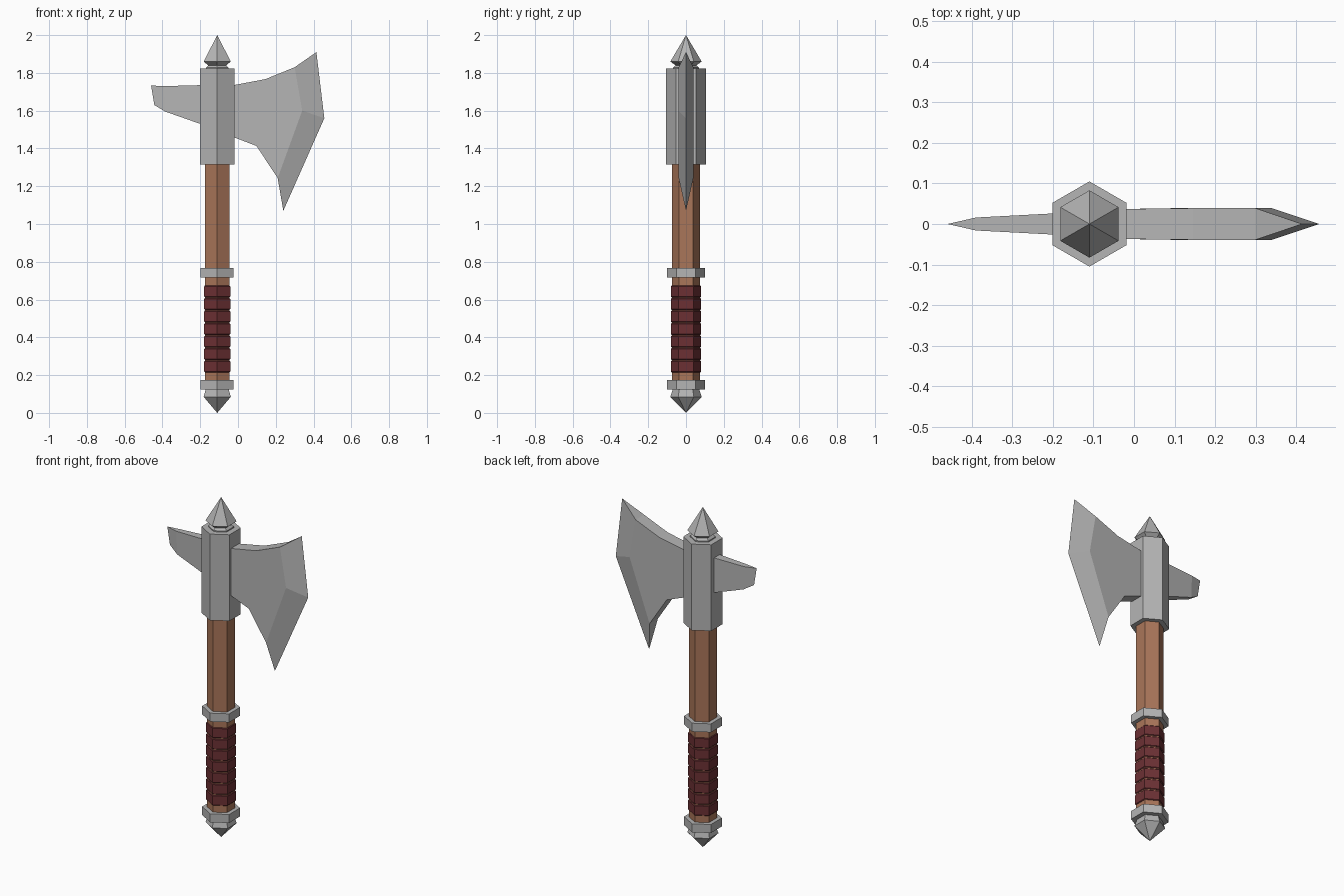
import bpy, bmesh, math

if "Cube" in bpy.data.objects:
    bpy.data.objects.remove(bpy.data.objects["Cube"])

AXIS_X = -0.11  # handle axis


def material(name, rgb):
    m = bpy.data.materials.new(name)
    m.diffuse_color = (*rgb, 1)
    m.use_nodes = True
    m.node_tree.nodes["Principled BSDF"].inputs["Base Color"].default_value = m.diffuse_color
    return m


STEEL = material("steel", (0.46, 0.46, 0.46))
WOOD = material("wood", (0.40, 0.18, 0.10))
LEATHER = material("dark_red_leather", (0.15, 0.03, 0.034))


def finish(bm, name, mat):
    bmesh.ops.recalc_face_normals(bm, faces=bm.faces)
    me = bpy.data.meshes.new(name)
    bm.to_mesh(me)
    bm.free()
    me.materials.append(mat)
    ob = bpy.data.objects.new(name, me)
    bpy.context.collection.objects.link(ob)
    return ob


def hex_stack(name, profile, mat):
    """Six-sided turned part from (radius, z) pairs; radius 0 is a point."""
    bm = bmesh.new()
    rings = []
    for r, z in profile:
        if r == 0:
            rings.append([bm.verts.new((AXIS_X, 0, z))] * 6)
        else:
            angles = [math.radians(90 + 60 * k) for k in range(6)]
            rings.append([bm.verts.new((AXIS_X + r * math.cos(a), r * math.sin(a), z)) for a in angles])
    for lo, hi in zip(rings, rings[1:]):
        for k in range(6):
            n = (k + 1) % 6
            bm.faces.new(list(dict.fromkeys((lo[k], lo[n], hi[n], hi[k]))))
    for ring, (r, z) in ((rings[0], profile[0]), (rings[-1], profile[-1])):
        if r > 0:
            bm.faces.new(ring)
    return finish(bm, name, mat)


def wedge(name, body, edge, mat):
    """Plate of (x, z, half thickness) points; its first len(edge) points
    taper to the sharp edge of (x, z) points on y = 0."""
    bm = bmesh.new()
    sharp = [bm.verts.new((x, 0, z)) for x, z in edge]
    sides = [[bm.verts.new((x, s * t, z)) for x, z, t in body] for s in (-1, 1)]
    n = len(edge)
    for side in sides:
        bm.faces.new(side)
        for i in range(n - 1):
            bm.faces.new((side[i], side[i + 1], sharp[i + 1], sharp[i]))
    a, b = sides
    for i in range(n - 1, len(body)):
        j = (i + 1) % len(body)
        bm.faces.new((a[i], a[j], b[j], b[i]))
    for i in (0, n - 1):
        bm.faces.new((a[i], b[i], sharp[i]))
    return finish(bm, name, mat)


# Handle
hex_stack("shaft", [(0.075, 0.13), (0.075, 1.33)], WOOD)
hex_stack("pommel", [(0.06, 0.14), (0.07, 0.125), (0.083, 0.085), (0, 0)], STEEL)
for name, z in (("lower_ring", 0.125), ("upper_ring", 0.717)):
    hex_stack(name, [(0.101, z), (0.101, z + 0.05)], STEEL)

# Leather grip bands
PITCH = 0.0662
for i in range(7):
    z = 0.215 + i * PITCH
    h = PITCH - 0.005
    hex_stack(f"grip_band_{i + 1}",
              [(0.076, z), (0.08, z + 0.004), (0.08, z + h - 0.004), (0.076, z + h)], LEATHER)

# Head
hex_stack("socket", [(0.105, 1.315), (0.105, 1.822)], STEEL)
hex_stack("top_spike", [(0.068, 1.815), (0.068, 1.828), (0.055, 1.84), (0.083, 1.86), (0, 2.0)], STEEL)
wedge("axe_blade",
      [(0.30, 1.83, 0.039), (0.34, 1.60, 0.039), (0.21, 1.243, 0.039), (0.098, 1.413, 0.039),
       (-0.024, 1.46, 0.037), (-0.08, 1.46, 0.036), (-0.08, 1.735, 0.036),
       (-0.024, 1.735, 0.037), (0.145, 1.767, 0.039)],
      [(0.415, 1.91), (0.457, 1.56), (0.24, 1.07)], STEEL)
wedge("back_pick",
      [(-0.39, 1.73, 0.016), (-0.385, 1.595, 0.016), (-0.20, 1.53, 0.026), (-0.14, 1.51, 0.029),
       (-0.14, 1.738, 0.029), (-0.20, 1.735, 0.026)],
      [(-0.46, 1.733), (-0.443, 1.63)], STEEL)
